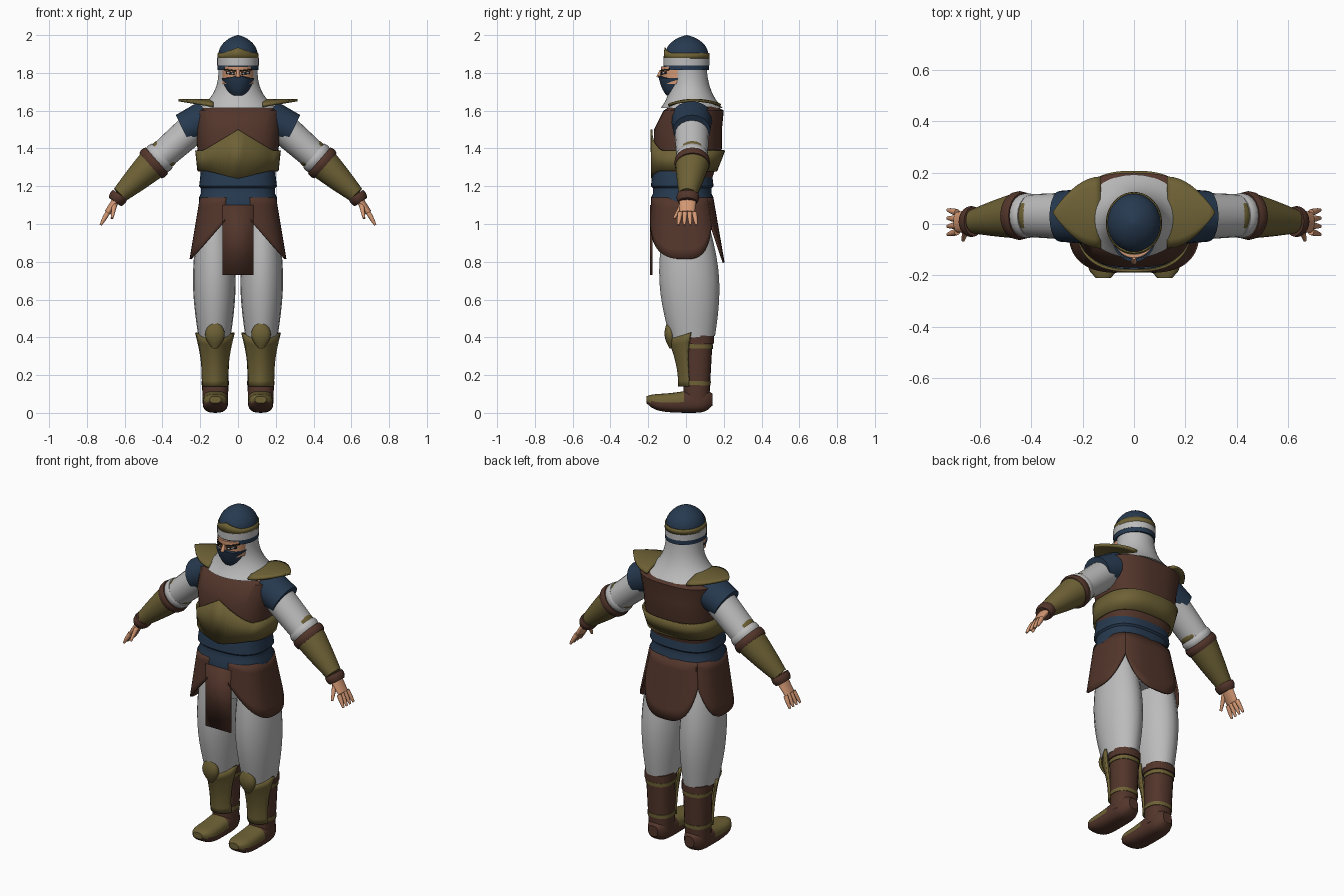
import bpy, bmesh, math
from mathutils import Vector

cube = bpy.data.objects.get("Cube")
if cube:
    bpy.data.objects.remove(cube)

def material(name, *rgb):
    colour = (*rgb, 1)
    mat = bpy.data.materials.new(name)
    mat.use_nodes = True
    mat.diffuse_color = colour
    mat.node_tree.nodes["Principled BSDF"].inputs["Base Color"].default_value = colour
    return mat

WHITE = material("white cloth", .5, .5, .5)
BROWN = material("brown leather", .085, .036, .024)
NAVY = material("navy cloth", .02, .042, .08)
OCHRE = material("ochre metal", .155, .12, .036)
SKIN = material("skin", .65, .31, .17)
BLACK = material("black", .01, .01, .01)
EYE = material("eye white", .8, .75, .7)
made = []

def steps(count):
    """Even fractions from nought to one."""
    return [k / count for k in range(count + 1)]

def loft(name, materials, rings, cyclic=True, caps=True, mirror=False, thick=0, rule=None):
    """Skin a list of equal point rings into one mesh object."""
    bm = bmesh.new()
    rows = [[bm.verts.new(point) for point in ring] for ring in rings]
    count = len(rows[0])
    for low, high in zip(rows, rows[1:]):
        for i in range(count if cyclic else count - 1):
            j = (i + 1) % count
            bm.faces.new((low[i], low[j], high[j], high[i]))
    if cyclic and caps:
        bm.faces.new(rows[0])
        bm.faces.new(rows[-1])
    bmesh.ops.recalc_face_normals(bm, faces=bm.faces)
    if rule:
        for face in bm.faces:
            face.material_index = rule(face.calc_center_median())
    mesh = bpy.data.meshes.new(name)
    bm.to_mesh(mesh)
    bm.free()
    for mat in materials:
        mesh.materials.append(mat)
    obj = bpy.data.objects.new(name, mesh)
    bpy.context.collection.objects.link(obj)
    if thick:
        solid = obj.modifiers.new("Thickness", "SOLIDIFY")
        solid.thickness, solid.offset = thick, 0
    if mirror:
        obj.modifiers.new("Mirror", "MIRROR")
    made.append(obj)

def oval(angle, power):
    """Point on a unit superellipse."""
    c, s = math.cos(angle), math.sin(angle)
    return math.copysign(abs(c) ** (2 / power), c), math.copysign(abs(s) ** (2 / power), s)

def stack(name, mat, rows, power=2, count=40, **options):
    """Horizontal ovals: (height or height rule, centre y, half width, half depth)."""
    rings = []
    for z, cy, rx, ry in rows:
        unit = [oval(math.tau * i / count, power) for i in range(count)]
        rings.append([(rx * c, cy + ry * s, z(rx * c, s) if callable(z) else z) for c, s in unit])
    loft(name, [mat], rings, **options)

def limb(name, mat, start, end, r_start, r_end, flat=1, bulge=0, power=2, mirror=True):
    """Tapered oval tube; flat scales its depth, bulge swells its middle."""
    axis = end - start
    across = Vector((0, 1, 0)).cross(axis).normalized()
    deep = axis.cross(across).normalized()
    rings = []
    for t in steps(10):
        r = r_start + (r_end - r_start) * t + bulge * math.sin(math.pi * t)
        unit = [oval(math.tau * i / 20, power) for i in range(20)]
        rings.append([start + axis * t + across * r * c + deep * r * flat * s for c, s in unit])
    loft(name, [mat], rings, mirror=mirror)

def peak(base, height, width):
    """Height rule with a pointed rise or dip at the front."""
    return lambda x, s: base + (height * max(0, 1 - abs(x) / width) if s < 0 else 0)

# Torso, chest band and sash
stack("chest", BROWN, [(1.2, -.02, .19, .145), (1.4, .01, .215, .18), (1.5, .01, .225, .18),
                       (1.6, .04, .235, .16), (1.65, .04, .12, .08)], power=2.6)
stack("chest_band", OCHRE, [(peak(1.28, -.04, .16), -.01, .21, .17), (peak(1.39, .11, .18), .01, .222, .193)],
      power=2.6, count=64, caps=False, thick=.01)
sash = ((lambda x, s: 1.12 - .045 * abs(s), .206), (1.14, .206), (1.16, .196), (1.19, .196), (1.2, .206), (1.29, .195))
stack("sash", NAVY, [(z, -.02, r, r - .04) for z, r in sash], power=2.6)

# Split skirt and front tabard
def skirt(name, low, centre, first, last, **options):
    """Curved panel whose hem rises from its lowest point to both ends."""
    rings = []
    for down in steps(6):
        ring = []
        for t in steps(28):
            angle = first + (last - first) * t
            hem = low + .2 * ((angle - centre) / ((last if angle > centre else first) - centre)) ** 2
            z = 1.14 + (hem - 1.14) * down
            flare = (1.14 - z) / 6
            c, s = oval(math.radians(angle), 3)
            ring.append(((.197 + flare) * c, -.02 + flare / 3 + (.16 + .7 * flare) * s, z))
        rings.append(ring)
    loft(name, [BROWN], rings, cyclic=False, thick=.01, **options)

skirt("side_skirt", .815, 0, -80, 50, mirror=True)
skirt("back_skirt", .795, 90, 47, 133)
loft("tabard", [BROWN], [[(x, -.184, z) for x in (-.083, .083)] for z in (1.1, .73)], cyclic=False, thick=.012)

# Trousers
stack("hips", WHITE, [(.88, .01, .1, .1), (1.1, -.01, .18, .14)])
limb("trouser_leg", WHITE, Vector((.127, 0, 1)), Vector((.124, .035, .4)), .085, .085, flat=1.4, bulge=.028)

# Boots with cuffs and stripes
ankle, boot_top = Vector((.12, .055, .05)), Vector((.122, .065, .41))
limb("boot_shaft", BROWN, ankle, boot_top, .067, .077, power=2.4)
for name, mat, t, width, r in (("low_stripe", OCHRE, .27, .06, .073), ("high_stripe", OCHRE, .81, .06, .079),
                               ("boot_cuff", BROWN, .88, .12, .083)):
    limb(name, mat, ankle.lerp(boot_top, t), ankle.lerp(boot_top, t + width), r, r, power=2.4)

# Feet, with metal over the toes
foot = []
for t in steps(14):
    end = math.sqrt(max(.2, 1 - abs(2 * t - 1) ** 6))
    half = .07 - .03 * t
    unit = [oval(math.tau * i / 24, 2.7) for i in range(24)]
    foot.append([(.12 + .067 * end * c, .14 - .35 * t, half + .03 * t ** 5 + half * end * s) for c, s in unit])
loft("foot", [BROWN, OCHRE], foot, mirror=True, rule=lambda c: int(c.y < 0 and c.z > .055))

# Winged shin guards and knee caps
guard = []
for t in steps(8):
    ring = []
    for k in steps(12):
        s = 2 * k - 1
        ring.append((.122 + (.064 + .035 * t ** 3) * s, (.05 + .065 * t ** 3) * s * s - .034 - .055 * t * t,
                     .14 + .25 * t + .035 * t ** 4 * s * s))
    guard.append(ring)
loft("shin_guard", [OCHRE], guard, cyclic=False, thick=.014, mirror=True)
limb("knee_cap", OCHRE, Vector((.122, -.08, .34)), Vector((.122, -.09, .49)), .012, .012, flat=.55, bulge=.04)

# Arms
shoulder, elbow = Vector((.2, .03, 1.54)), Vector((.45, .033, 1.32))
wrist, knuckle, tip = Vector((.625, .01, 1.155)), Vector((.69, .007, 1.06)), Vector((.727, .007, .995))
limb("sleeve", WHITE, shoulder, elbow, .086, .074, flat=1.1)
limb("shoulder_cap", NAVY, Vector((.16, .03, 1.56)), Vector((.29, .03, 1.496)), .1, .09, flat=1.1)
for name, mat, t, r in (("ochre_band", OCHRE, .7, .075), ("white_band", WHITE, .8, .083), ("brown_band", BROWN, .92, .09)):
    limb(name, mat, shoulder.lerp(elbow, t), shoulder.lerp(elbow, t + .13), r, r, bulge=.005)
limb("gauntlet", OCHRE, elbow, wrist, .085, .045, flat=1.06, bulge=.002)
limb("cuff", BROWN, wrist, wrist.lerp(knuckle, .4), .046, .04, flat=1.25, bulge=.005)

# Hands
limb("palm", SKIN, wrist, knuckle, .022, .018, flat=2.2)
for i in range(4):
    spread = Vector((0, i - 1.5, 0))
    limb("finger", SKIN, knuckle + spread * .025, tip + spread * .032, .013, .006, bulge=.002)
limb("thumb", SKIN, wrist.lerp(knuckle, .4) - Vector((0, .02, 0)), Vector((.667, -.063, 1.03)), .016, .007)

# Pointed shoulder plates
plate = []
for t in steps(8):
    width = .135 * (1 - t * t) + .003
    plate.append([(.13 + .185 * t, .045 + width * (2 * k - 1), 1.656 - .03 * (1 - t) * (2 * k - 1) ** 2) for k in steps(8)])
loft("shoulder_plate", [OCHRE], plate, cyclic=False, thick=.014, mirror=True)

# Hood, flaring onto the shoulders
hood = []
for t in steps(10):
    flare = (1 - t) ** 3
    hood.append((1.615 + .225 * t, .03 - .02 * t, .103 + .1 * flare, .098 + .065 * flare))
stack("hood", WHITE, hood)

# Face, mask and nose
stack("face", SKIN, [(1.74, -.04, .083, .092), (1.835, -.04, .083, .092)])
mask = []
for k in range(1, 9):
    t = k / 8
    size = t ** .4
    mask.append((peak(1.665 + .107 * t, .018 * t, .05), .015 * t - .06, .086 * size, .103 * size))
stack("mask", NAVY, mask)
limb("nose", SKIN, Vector((0, -.132, 1.815)), Vector((0, -.146, 1.775)), .007, .012, mirror=False)

def face_patch(name, mat, inner, outer, z, height, lift):
    """Thin slanted plate lying on the face."""
    rings = []
    for top in (0, height):
        ring = []
        for t in steps(6):
            x = inner + (outer - inner) * t
            y = -.04 - (.092 + lift) * math.sqrt(1 - (x / (.083 + lift)) ** 2)
            ring.append((x, y, z + top + x / 8))
        rings.append(ring)
    loft(name, [mat], rings, cyclic=False, thick=.002, mirror=True)

face_patch("brow", BLACK, .012, .074, 1.805, .008, .003)
face_patch("eye_outline", BLACK, .018, .064, 1.787, .014, .003)
face_patch("eye", EYE, .024, .057, 1.79, .007, .006)
face_patch("pupil", BLACK, .036, .044, 1.79, .008, .008)

# Head wraps, brow plate and helmet
for name, mat, low, high, r in (("navy_wrap", NAVY, 1.814, 1.845, .108), ("white_wrap", WHITE, 1.84, 1.88, .11)):
    stack(name, mat, [(low, .002, r, r + .012), (high, .002, r, r + .012)])
stack("brow_plate", OCHRE, [(1.876, .003, .107, .119), (peak(1.905, .03, .075), .005, .104, .116)],
      caps=False, thick=.006)
helmet = []
for t in steps(12):
    r = .103 * (1 - t ** 2.5) ** .75 + .002
    helmet.append((1.88 + .12 * t, .004, r, r * 1.1))
stack("helmet", NAVY, helmet)

# Smooth shading with crisp edges
bpy.ops.object.select_all(action="DESELECT")
for obj in made:
    obj.select_set(True)
bpy.context.view_layer.objects.active = made[0]
bpy.ops.object.shade_smooth_by_angle(angle=math.radians(40))
